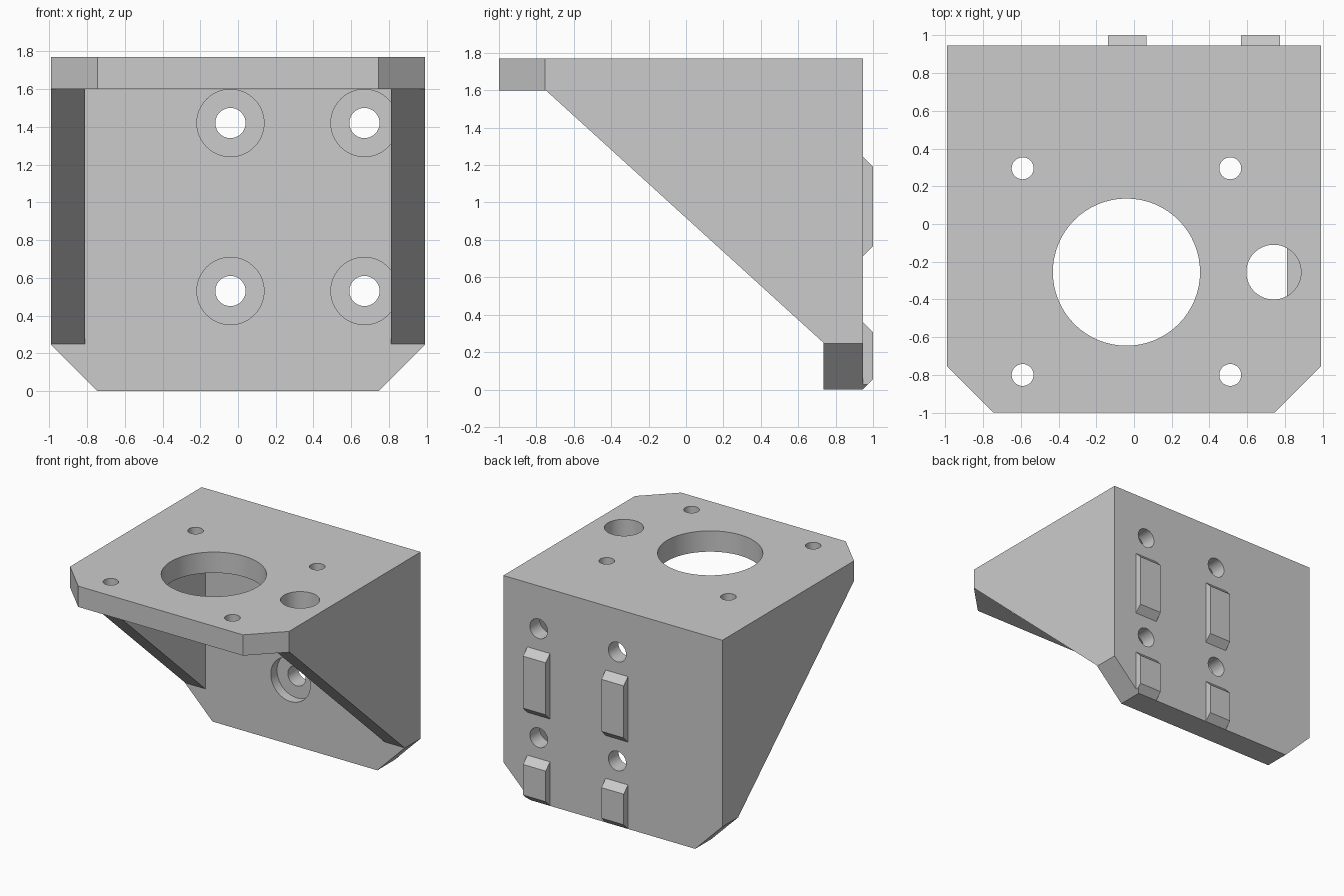
import bpy
import bmesh
import math
from mathutils import Matrix, Vector

old = bpy.data.objects.get("Cube")
if old:
    bpy.data.objects.remove(old, do_unlink=True)

GREY = (0.6, 0.6, 0.6, 1.0)
mat = bpy.data.materials.new("plain grey")
mat.use_nodes = True
mat.diffuse_color = GREY
mat.node_tree.nodes["Principled BSDF"].inputs["Base Color"].default_value = GREY

# Overall sizes
W, INNER = 0.99, 0.81              # half width outside and between the walls
FRONT, PLATE_FRONT, PLATE_BACK, KEY_BACK = -1.0, 0.735, 0.945, 1.0
TOP, TOP_UNDER = 1.77, 1.6
CH = 0.245                         # corner chamfer


def finish(name, bm):
    bmesh.ops.recalc_face_normals(bm, faces=bm.faces)
    me = bpy.data.meshes.new(name)
    bm.to_mesh(me)
    bm.free()
    me.materials.append(mat)
    ob = bpy.data.objects.new(name, me)
    bpy.context.collection.objects.link(ob)
    return ob


def prism(name, pts, axis, lo, hi):
    """Extrude a 2D outline along an axis; pts hold the other two coordinates in order."""
    bm = bmesh.new()
    i = "xyz".index(axis)
    verts = []
    for p in pts:
        co = list(p)
        co.insert(i, lo)
        verts.append(bm.verts.new(co))
    face = bm.faces.new(verts)
    ext = bmesh.ops.extrude_face_region(bm, geom=[face])["geom"]
    move = Vector([hi - lo if k == i else 0 for k in range(3)])
    bmesh.ops.translate(bm, vec=move, verts=[v for v in ext if isinstance(v, bmesh.types.BMVert)])
    return finish(name, bm)


def circle(cx, cy, r, n=64):
    return [(cx + r * math.cos(math.tau * k / n), cy + r * math.sin(math.tau * k / n))
            for k in range(n)]


def cut(ob, cutters):
    """Subtract each cutter and bake the result into the mesh."""
    for c in cutters:
        c.hide_render = True
        m = ob.modifiers.new("cut", "BOOLEAN")
        m.operation, m.solver, m.object = "DIFFERENCE", "EXACT", c
    bpy.context.view_layer.update()
    dg = bpy.context.evaluated_depsgraph_get()
    me = bpy.data.meshes.new_from_object(ob.evaluated_get(dg))
    ob.modifiers.clear()
    ob.data = me


# Bracket body: side outline across the full width
bracket = prism("bracket_body", [
    (FRONT, TOP), (FRONT, TOP_UNDER), (-0.75, TOP_UNDER), (PLATE_FRONT, 0.25),
    (PLATE_FRONT, 0), (PLATE_BACK, 0), (PLATE_BACK, TOP)], "x", -W, W)

# Space between the two side walls
cutters = [prism("cavity_cutter", [
    (-2, -1), (PLATE_FRONT, -1), (PLATE_FRONT, TOP_UNDER), (-2, TOP_UNDER)],
    "x", -INNER, INNER)]

# Chamfers on the front corners of the top plate and the bottom corners of the back plate
bottom_cutters = []
E = 0.2
for s in (-1, 1):
    tri = [(s * (W - CH - E), -E), (s * (W + E), -E), (s * (W + E), CH + E)]
    cutters.append(prism("front_corner_cutter", [(x, FRONT + d) for x, d in tri], "z", 1, 2))
    bottom_cutters.append(prism("bottom_corner_cutter", tri, "y", 0.5, 1.5))
cutters += bottom_cutters

# Holes down through the top plate: large bore, side hole, four small screw holes
holes = [(-0.04, -0.255, 0.39), (0.74, -0.255, 0.145)]
holes += [(x, y, 0.058) for x in (-0.59, 0.51) for y in (-0.8, 0.295)]
for x, y, r in holes:
    cutters.append(prism("top_hole_cutter", circle(x, y, r), "z", TOP_UNDER - 0.001, 2))

# Counterbored mounting holes through the back plate
for x in (-0.04, 0.67):
    for z in (0.53, 1.42):
        cutters.append(prism("mount_hole_cutter", circle(x, z, 0.08), "y", 0.74, 1.2))
        cutters.append(prism("counterbore_cutter", circle(x, z, 0.178), "y",
                             PLATE_FRONT - 0.001, PLATE_FRONT + 0.08))
cut(bracket, cutters)

# Bevelled locating keys on the back
bev = KEY_BACK - PLATE_BACK
parts = [bracket]
for side, x0, x1 in (("right", -0.137, 0.065), ("left", 0.568, 0.773)):
    for level, z0, z1 in (("lower", 0.0, 0.36), ("upper", 0.71, 1.245)):
        key = prism(f"{level}_{side}_key", [
            (PLATE_BACK, z0), (KEY_BACK, z0 + bev), (KEY_BACK, z1 - bev), (PLATE_BACK, z1)],
            "x", x0, x1)
        if level == "lower" and side == "left":
            cut(key, bottom_cutters)
        parts.append(key)

for c in cutters:
    bpy.data.objects.remove(c, do_unlink=True)

# Smooth the hole walls, keep edges sharp
bpy.ops.object.select_all(action="DESELECT")
for ob in parts:
    ob.select_set(True)
bpy.context.view_layer.objects.active = bracket
bpy.ops.object.shade_smooth_by_angle(angle=math.radians(30))
